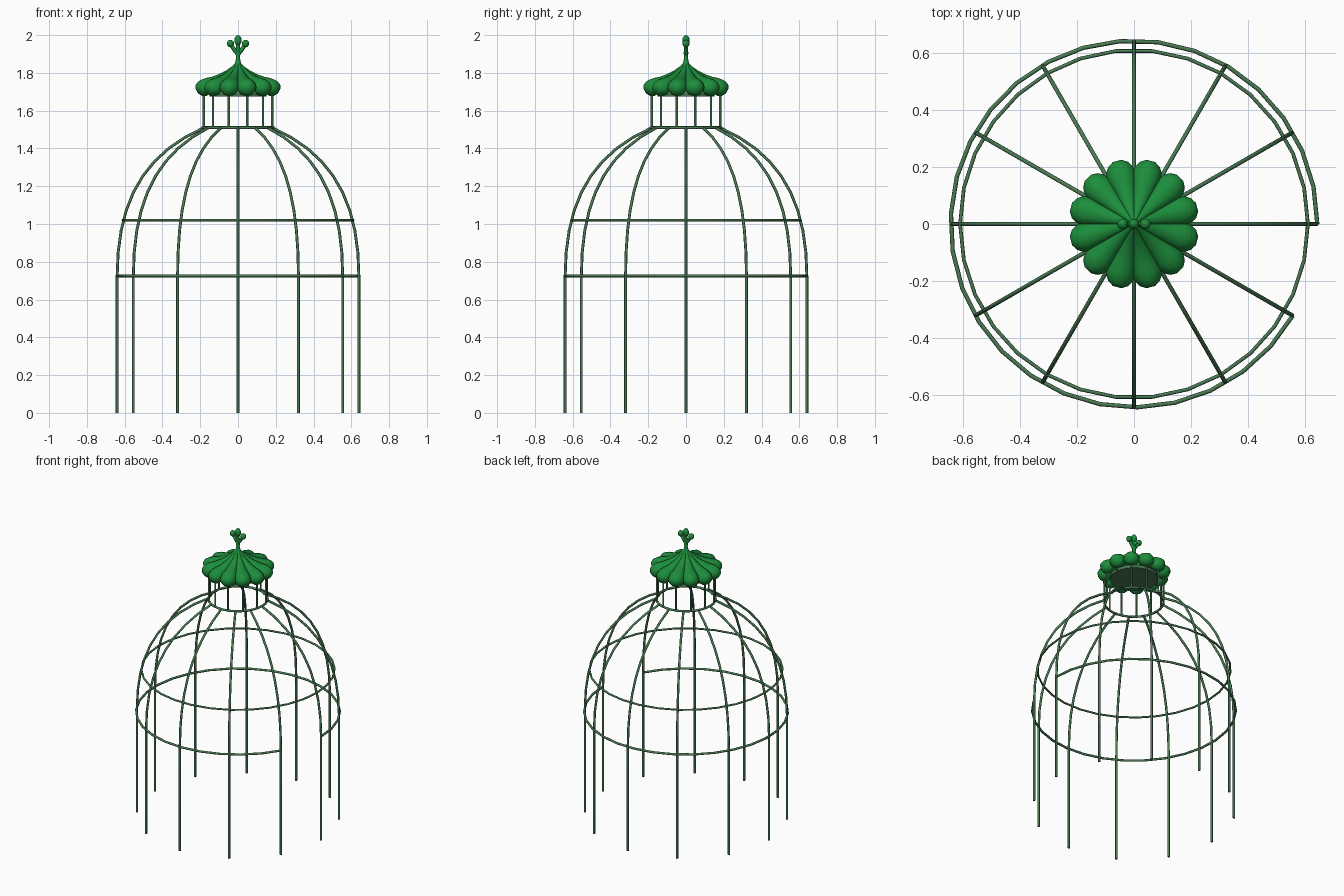
import bpy, bmesh, math
from math import sin, cos, pi, radians

if "Cube" in bpy.data.objects:
    bpy.data.objects.remove(bpy.data.objects["Cube"])


def material(name, color):
    m = bpy.data.materials.new(name)
    m.diffuse_color = color
    m.use_nodes = True
    m.node_tree.nodes["Principled BSDF"].inputs["Base Color"].default_value = m.diffuse_color
    return m


METAL = material("painted_metal", (0.07, 0.2, 0.09, 1))
GREEN = material("bright_green", (0.012, 0.27, 0.045, 1))


def smooth(ob, angle=40):
    bpy.ops.object.select_all(action='DESELECT')
    ob.select_set(True)
    bpy.context.view_layer.objects.active = ob
    bpy.ops.object.shade_smooth_by_angle(angle=radians(angle))


def tubes(name, paths, radius, mat, closed=False, res=2):
    """Each path is a list of (x, y, z, radius factor)."""
    cu = bpy.data.curves.new(name, 'CURVE')
    cu.dimensions = '3D'
    cu.bevel_depth = radius
    cu.bevel_resolution = res
    cu.use_fill_caps = True
    for path in paths:
        sp = cu.splines.new('POLY')
        sp.points.add(len(path) - 1)
        sp.use_cyclic_u = closed
        for p, (x, y, z, f) in zip(sp.points, path):
            p.co = (x, y, z, 1)
            p.radius = f
    ob = bpy.data.objects.new(name, cu)
    bpy.context.collection.objects.link(ob)
    bpy.ops.object.select_all(action='DESELECT')
    ob.select_set(True)
    bpy.context.view_layer.objects.active = ob
    bpy.ops.object.convert(target='MESH')
    ob = bpy.context.view_layer.objects.active
    ob.data.materials.clear()
    ob.data.materials.append(mat)
    smooth(ob, 50)
    return ob


def polar(r, deg, z):
    a = radians(deg)
    return (r * cos(a), r * sin(a), z, 1)


def bezier(p, t):
    w = ((1 - t) ** 3, 3 * t * (1 - t) ** 2, 3 * t * t * (1 - t), t ** 3)
    return [sum(wi * q[k] for wi, q in zip(w, p)) for k in (0, 1)]


# Twelve ribs: straight legs that bend into the dome
dome = [(0.64, 0.72), (0.64, 1.12), (0.50, 1.37), (0.18, 1.51)]
profile = [(0.64, 0)] + [bezier(dome, i / 9) for i in range(10)]
for k in range(12):
    tubes(f"rib_{k + 1}", [[polar(r, 30 * k, z) for r, z in profile]], 0.0075, METAL)

# Hoops; the lowest one is left open for the doorway
tubes("lower_hoop", [[polar(0.643, 330 * i / 28, 0.725) for i in range(29)]], 0.0075, METAL)
tubes("upper_hoop", [[polar(0.61, 12 * i, 1.02) for i in range(30)]], 0.0065, METAL, True)
tubes("crown_hoop", [[polar(0.187, 12 * i, 1.51) for i in range(30)]], 0.0075, METAL, True)

# Lantern posts and the plate they carry
posts = [[polar(0.187, 15 + 30 * k, z) for z in (1.505, 1.71)] for k in range(12)]
tubes("lantern_posts", posts, 0.006, METAL)
bpy.ops.mesh.primitive_cylinder_add(vertices=24, radius=0.15, depth=0.02, location=(0, 0, 1.685))
plate = bpy.context.object
plate.name = "lantern_plate"
plate.data.materials.append(METAL)
smooth(plate)

# Scalloped cap: twelve lobes, each a swelling tube from the apex down and under
lobe = [(0.0, 1.862, 0.003), (0.03, 1.828, 0.009), (0.065, 1.795, 0.018), (0.105, 1.764, 0.029),
        (0.145, 1.739, 0.040), (0.172, 1.726, 0.048), (0.196, 1.722, 0.044),
        (0.216, 1.722, 0.033), (0.229, 1.725, 0.014)]
bm = bmesh.new()
for k in range(12):
    a = radians(15 + 30 * k)
    rings = []
    for r, z, w in lobe:
        ring = []
        for j in range(12):
            t = 2 * pi * j / 12
            s, h = 1.1 * w * cos(t), w * sin(t)
            ring.append(bm.verts.new((r * cos(a) - s * sin(a), r * sin(a) + s * cos(a), z + h)))
        rings.append(ring)
    for lo, hi in zip(rings, rings[1:]):
        for j in range(12):
            n = (j + 1) % 12
            bm.faces.new((lo[j], lo[n], hi[n], hi[j]))
    bm.faces.new(rings[0][::-1])
    bm.faces.new(rings[-1])
bmesh.ops.recalc_face_normals(bm, faces=bm.faces)
me = bpy.data.meshes.new("scalloped_cap")
bm.to_mesh(me)
bm.free()
cap = bpy.data.objects.new("scalloped_cap", me)
bpy.context.collection.objects.link(cap)
me.materials.append(GREEN)
smooth(cap, 50)

# Finial: flared stem with three stalks ending in buds
stem = [(0, 0, 1.83, 2.6), (0, 0, 1.85, 1.5), (0, 0, 1.875, 1.0), (0, 0, 1.905, 1.1), (0, 0, 1.975, 0.9)]
arms = [[(0, 0, 1.895, 0.9), (s * 0.016, 0, 1.918, 1), (s * 0.04, 0, 1.952, 0.9)] for s in (-1, 1)]
tubes("finial_stalks", [stem] + arms, 0.011, GREEN)
for name, x, z, h in (("left", -0.04, 1.955, 0.02), ("middle", 0, 1.972, 0.028), ("right", 0.04, 1.955, 0.02)):
    bpy.ops.mesh.primitive_uv_sphere_add(segments=12, ring_count=8, radius=1, location=(x, 0, z))
    bud = bpy.context.object
    bud.name = f"finial_bud_{name}"
    bud.scale = (0.019, 0.019, h)
    bud.data.materials.append(GREEN)
    smooth(bud, 60)
